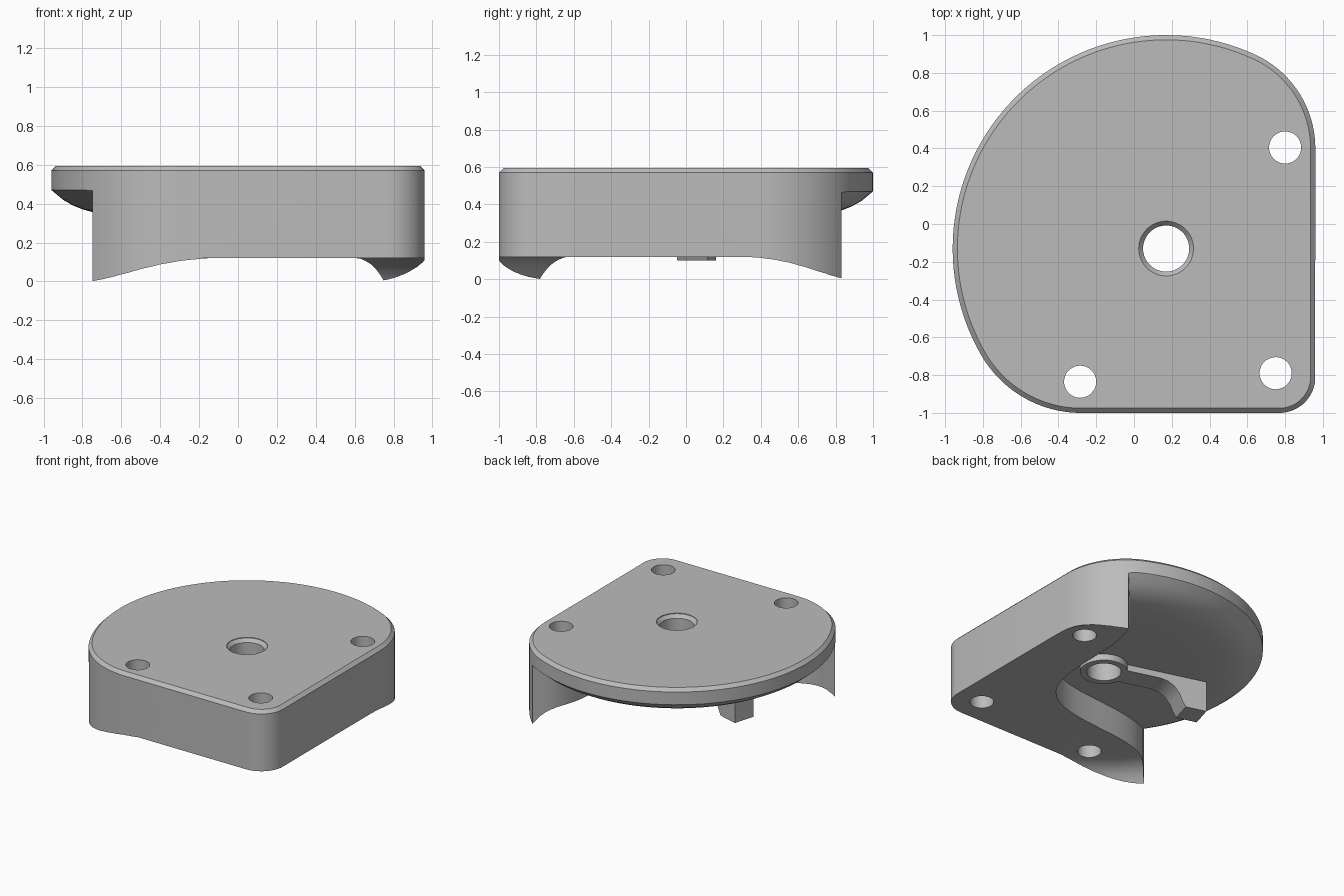
import bpy, bmesh, math
from mathutils import Vector, Matrix

if "Cube" in bpy.data.objects:
    bpy.data.objects.remove(bpy.data.objects["Cube"], do_unlink=True)

CX, CY = 0.17, -0.13          # axis of the large disc
TOP, FLAT = 0.595, 0.12       # top face and flat underside
U = Vector((0.68, 0.733))     # direction across the pocket
N = Vector((0.733, -0.68))    # direction into the solid corner

grey = bpy.data.materials.new("plain_grey")
grey.use_nodes = True
grey.diffuse_color = (0.5, 0.5, 0.5, 1)
grey.node_tree.nodes["Principled BSDF"].inputs["Base Color"].default_value = (0.5, 0.5, 0.5, 1)


def make(name, bm):
    bmesh.ops.recalc_face_normals(bm, faces=bm.faces)
    me = bpy.data.meshes.new(name)
    bm.to_mesh(me)
    bm.free()
    me.materials.append(grey)
    ob = bpy.data.objects.new(name, me)
    bpy.context.collection.objects.link(ob)
    return ob


def loft(name, layers):
    """Closed solid through equal-length rings of 3D points."""
    bm = bmesh.new()
    rings = [[bm.verts.new(p) for p in layer] for layer in layers]
    count = len(rings[0])
    for a, b in zip(rings, rings[1:]):
        for i in range(count):
            j = (i + 1) % count
            bm.faces.new((a[i], a[j], b[j], b[i]))
    bm.faces.new(rings[0])
    bm.faces.new(rings[-1])
    return make(name, bm)


def prism(name, pts, z0, z1):
    return loft(name, [[(x, y, z) for x, y in pts] for z in (z0, z1)])


def arc(x, y, r, a0, a1, steps):
    angles = [math.radians(a0 + (a1 - a0) * i / steps) for i in range(steps)]
    return [(x + r * math.cos(a), y + r * math.sin(a)) for a in angles]


def lathe(name, profile, floor):
    """Solid of revolution about the disc axis, filled down to floor."""
    bm = bmesh.new()
    pts = profile + [(profile[-1][0], floor), (0, floor)]
    vs = [bm.verts.new((CX + r, CY, z)) for r, z in pts]
    es = [bm.edges.new(pair) for pair in zip(vs, vs[1:])]
    bmesh.ops.spin(bm, geom=vs + es, cent=(CX, CY, 0), axis=(0, 0, 1),
                   angle=math.tau, steps=96, use_duplicate=False)
    bmesh.ops.remove_doubles(bm, verts=bm.verts, dist=1e-4)
    return make(name, bm)


def combine(target, other, operation):
    mod = target.modifiers.new(operation.lower(), "BOOLEAN")
    mod.operation, mod.object, mod.solver = operation, other, "EXACT"
    bpy.context.view_layer.objects.active = target
    bpy.ops.object.modifier_apply(modifier=mod.name)
    bpy.data.objects.remove(other, do_unlink=True)


def outline(inset):
    return (arc(CX, CY, 1.13 - inset, 65.6, 210, 72)
            + arc(-0.28, -0.39, 0.61 - inset, 210, 270, 24)
            + arc(0.77, -0.81, 0.19 - inset, 270, 360, 16)
            + arc(0.413, 0.4, 0.547 - inset, 0, 65.6, 24))


# Housing block with chamfered top rim
housing = loft("housing", [[(x, y, z) for x, y in outline(d)]
                           for d, z in ((0, -0.05), (0, 0.57), (0.025, TOP))])

# Open pocket: wavy wall below, domed ceiling above
wave = []
for i in range(-48, 49):
    t = i / 30
    n = 0.055 + 0.285 * math.cos(math.pi * min(abs(t), 1))
    wave.append((CX + U.x * t + N.x * n, CY + U.y * t + N.y * n))
far = [(CX + U.x * t - N.x * 2, CY + U.y * t - N.y * 2) for t in (1.6, -1.6)]
pocket = prism("pocket_cutter", wave + far, -0.3, 0.58)
dome = [(0, 0.34), (0.6, 0.34), (0.76, 0.341), (0.85, 0.346), (0.92, 0.357), (0.97, 0.371),
        (1.02, 0.391), (1.07, 0.42), (1.13, 0.47), (1.2, 0.54)]
combine(pocket, lathe("dome_cutter", dome, -0.2), "INTERSECT")
combine(housing, pocket, "DIFFERENCE")

# Underside: flat, with a curved lip falling towards the two tips
lip = [(0, FLAT), (0.89, FLAT), (0.94, 0.117), (0.99, 0.105), (1.03, 0.088),
       (1.066, 0.064), (1.1, 0.032), (1.128, 0.0), (1.3, 0.0)]
combine(housing, lathe("lip_cutter", lip, -0.4), "DIFFERENCE")
corner = [Vector((CX, CY)) + U * t + N * n
          for t, n in ((-2, 0.33), (2, 0.33), (2, 2), (-2, 2))]
combine(housing, prism("corner_cutter", corner, -0.5, FLAT + 0.0004), "DIFFERENCE")

# Boss and hooked arm hanging in the pocket
boss = prism("boss", arc(CX, CY, 0.17, 0, 360, 48), 0.29, 0.45)
side = [(0, 0.2902), (0.4, 0.2902), (0.46, 0.28), (0.51, 0.25), (0.55, 0.2), (0.575, 0.14),
        (0.6, 0.1), (0.76, 0.1), (0.76, 0.44), (0, 0.44)]
arm = loft("arm", [[(d, w, z) for d, z in side] for w in (-0.085, 0.085)])
arm.data.transform(Matrix.Translation((CX, CY, 0)) @ Matrix.Rotation(math.radians(164), 4, "Z"))
combine(boss, arm, "UNION")
combine(housing, boss, "UNION")

# Screw holes and chamfered centre hole
for x, y in ((0.8, 0.405), (0.75, -0.79), (-0.285, -0.835)):
    combine(housing, prism("hole_cutter", arc(x, y, 0.085, 0, 360, 48), -0.5, 1), "DIFFERENCE")
bore = [(0, 0.7), (0.145, 0.7), (0.145, TOP - 0.005), (0.122, TOP - 0.03)]
combine(housing, lathe("bore_cutter", bore, -0.5), "DIFFERENCE")

# Smooth shading with crisp edges
bpy.ops.object.select_all(action="DESELECT")
housing.select_set(True)
bpy.context.view_layer.objects.active = housing
bpy.ops.object.shade_smooth_by_angle(angle=math.radians(25))
